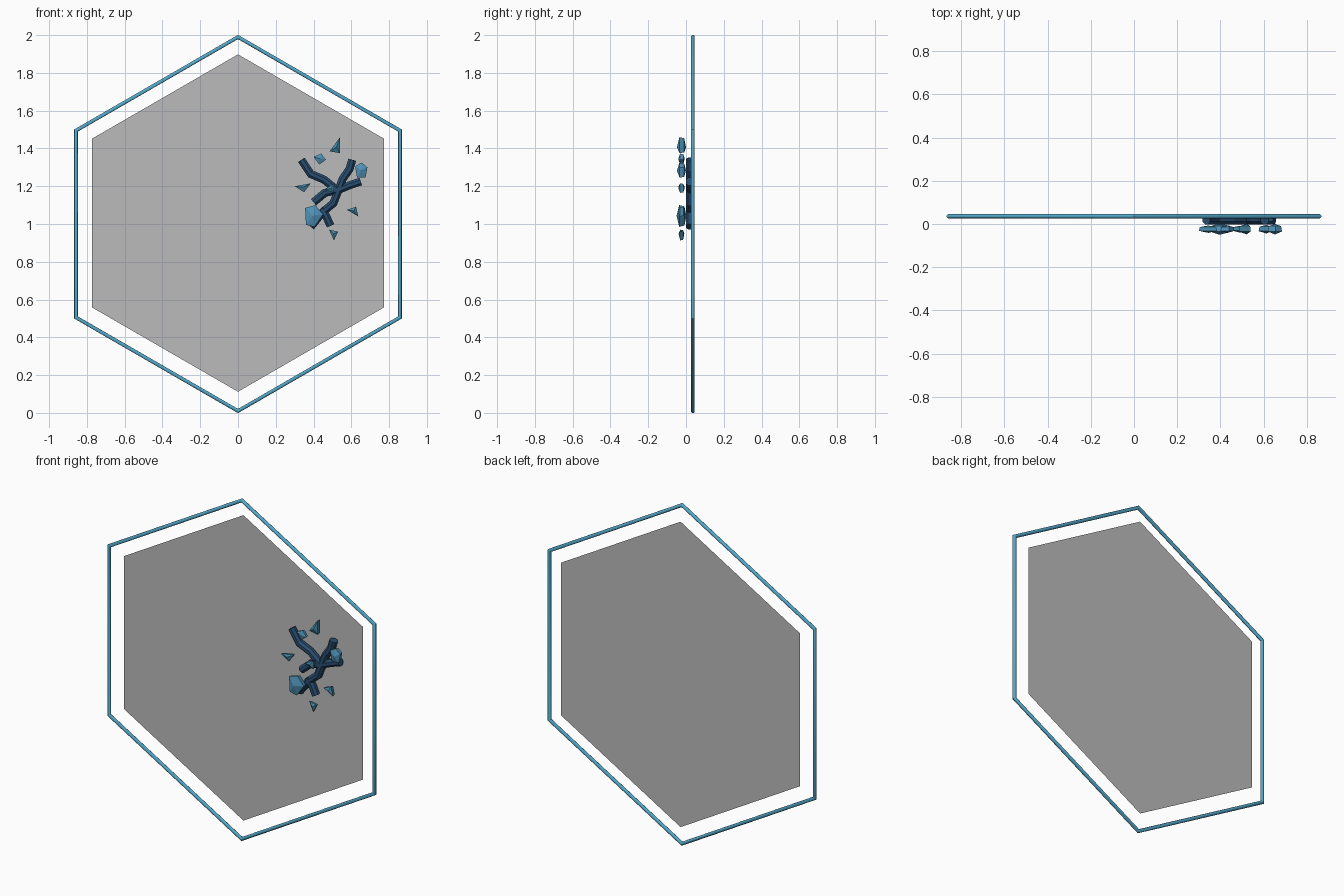
import bpy, bmesh, math
from mathutils import Vector

if "Cube" in bpy.data.objects:
    bpy.data.objects.remove(bpy.data.objects["Cube"])


def material(name, rgb):
    m = bpy.data.materials.new(name)
    m.diffuse_color = (*rgb, 1)
    m.use_nodes = True
    m.node_tree.nodes["Principled BSDF"].inputs["Base Color"].default_value = m.diffuse_color
    return m


GREY = material("panel_grey", (0.5, 0.5, 0.5))
SKY = material("frame_blue", (0.09, 0.40, 0.60))
NAVY = material("root_navy", (0.022, 0.075, 0.16))
CRYSTAL = material("crystal_blue", (0.08, 0.29, 0.48))
TEAL = material("shard_teal", (0.06, 0.25, 0.38))


def finish(name, bm, mat):
    bmesh.ops.recalc_face_normals(bm, faces=bm.faces)
    mesh = bpy.data.meshes.new(name)
    bm.to_mesh(mesh)
    bm.free()
    mesh.materials.append(mat)
    ob = bpy.data.objects.new(name, mesh)
    bpy.context.collection.objects.link(ob)
    return ob


def hexagon(radius, y, cz):
    return [Vector((radius * math.sin(i * math.pi / 3), y,
                    cz + radius * math.cos(i * math.pi / 3))) for i in range(6)]


def tube(name, points, radius, sides, mat, closed=False):
    """Sweep a mitred round section along a path lying in the x-z plane."""
    bm = bmesh.new()
    n = len(points)
    rings = []
    for i, p in enumerate(points):
        before = points[i - 1] if closed or i > 0 else None
        after = points[(i + 1) % n] if closed or i < n - 1 else None
        a = (p - before).normalized() if before else (after - p).normalized()
        b = (after - p).normalized() if after else a
        t = (a + b).normalized()
        side = Vector((-t.z, 0, t.x)) / max(0.6, t.dot(a))
        ring = []
        for k in range(sides):
            ang = 2 * math.pi * (k + 0.5) / sides
            ring.append(bm.verts.new(p + side * radius * math.cos(ang)
                                     + Vector((0, radius * math.sin(ang), 0))))
        rings.append(ring)
    for i in range(n if closed else n - 1):
        r, s = rings[i], rings[(i + 1) % n]
        for k in range(sides):
            j = (k + 1) % sides
            bm.faces.new((r[k], r[j], s[j], s[k]))
    if not closed:
        bm.faces.new(rings[0])
        bm.faces.new(rings[-1])
    return finish(name, bm, mat)


def shard(name, outline, y, depth, mat):
    """Faceted crystal: two outline rings with a shallow point on each side."""
    bm = bmesh.new()
    c = Vector((sum(p[0] for p in outline), 0, sum(p[1] for p in outline))) / len(outline)
    front, back = [], []
    for x, z in outline:
        p = Vector((x, 0, z))
        front.append(bm.verts.new(p + Vector((0, y - depth * 0.45, 0))))
        q = c + (p - c) * 0.88
        back.append(bm.verts.new(q + Vector((0, y + depth * 0.6, 0))))
    tip = bm.verts.new(c + Vector((0, y - depth, 0)))
    tail = bm.verts.new(c + Vector((0, y + depth, 0)))
    n = len(outline)
    for i in range(n):
        j = (i + 1) % n
        bm.faces.new((front[i], front[j], back[j], back[i]))
        bm.faces.new((front[i], front[j], tip))
        bm.faces.new((back[i], back[j], tail))
    return finish(name, bm, mat)


# Flat backing panel
bm = bmesh.new()
bm.faces.new([bm.verts.new(p) for p in hexagon(0.893, 0.05, 1.005)])
finish("backing_panel", bm, GREY)

# Thin round rim around the panel
rim = tube("hexagon_rim", hexagon(0.99, 0.036, 1.0), 0.01, 12, SKY, closed=True)
for poly in rim.data.polygons:
    poly.use_smooth = True
bpy.context.view_layer.objects.active = rim
rim.select_set(True)
bpy.ops.object.shade_smooth_by_angle(angle=math.radians(40))

# Branching roots
roots = [
    [(.335, 1.34), (.385, 1.265), (.455, 1.235), (.53, 1.175)],
    [(.605, 1.34), (.59, 1.29), (.555, 1.24), (.53, 1.175),
     (.505, 1.11), (.45, 1.065), (.385, .985)],
    [(.65, 1.225), (.59, 1.205), (.53, 1.18), (.46, 1.165), (.40, 1.115)],
    [(.49, .99), (.465, 1.045), (.44, 1.08)],
]
for i, path in enumerate(roots):
    tube(f"root_{i + 1}", [Vector((x, 0.02, z)) for x, z in path],
         0.023, 8, NAVY)

# Large crystals
crystals = [
    [(.355, 1.085), (.41, 1.10), (.45, 1.05), (.405, .985), (.36, .995)],
    [(.62, 1.305), (.655, 1.325), (.685, 1.30), (.675, 1.245), (.63, 1.245)],
    [(.40, 1.355), (.44, 1.373), (.465, 1.34), (.43, 1.315)],
]
for i, (outline, depth) in enumerate(zip(crystals, (.026, .024, .017))):
    shard(f"crystal_{i + 1}", outline, -0.024, depth, CRYSTAL)

# Small splinters scattered around the roots
splinters = [
    [(.54, 1.46), (.54, 1.375), (.485, 1.385)],
    [(.30, 1.20), (.385, 1.215), (.35, 1.168)],
    [(.577, 1.075), (.625, 1.092), (.637, 1.04)],
    [(.482, .97), (.53, .96), (.508, .913)],
    [(.455, 1.183), (.51, 1.215), (.508, 1.165)],
]
for i, (outline, depth) in enumerate(zip(splinters, (.024, .017, .02, .015, .016))):
    shard(f"splinter_{i + 1}", outline, -0.024, depth, TEAL)
